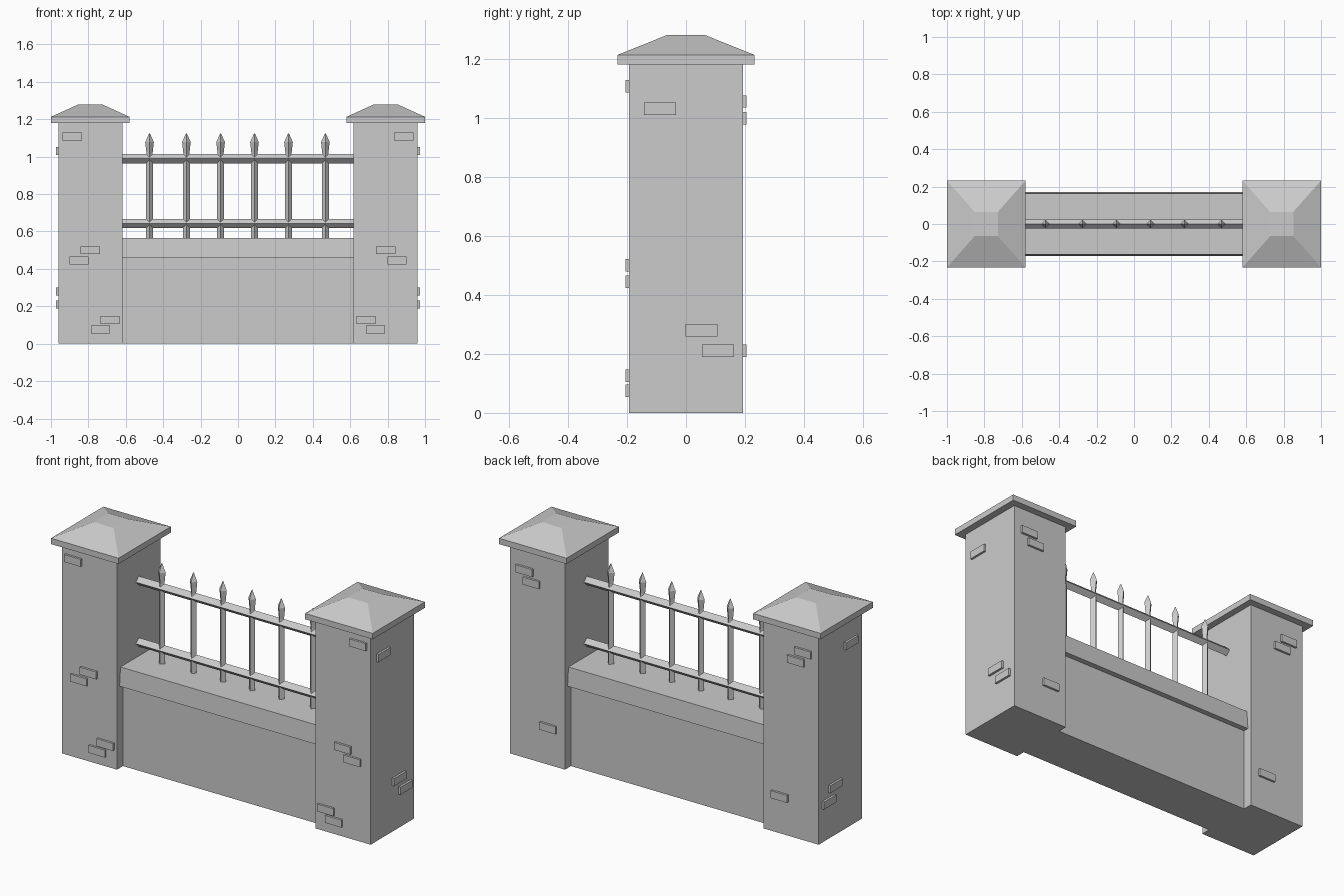
import bpy, bmesh
from mathutils import Matrix

if "Cube" in bpy.data.objects:
    bpy.data.objects.remove(bpy.data.objects["Cube"])


def make(name, bm, mirror=False):
    bmesh.ops.recalc_face_normals(bm, faces=bm.faces[:])
    me = bpy.data.meshes.new(name)
    bm.to_mesh(me)
    bm.free()
    ob = bpy.data.objects.new(name, me)
    bpy.context.collection.objects.link(ob)
    if mirror:
        ob.modifiers.new("mirror", 'MIRROR').use_axis[0] = True
    return ob


def box(bm, x0, x1, y0, y1, z0, z1):
    m = Matrix.Translation(((x0 + x1) / 2, (y0 + y1) / 2, (z0 + z1) / 2))
    m = m @ Matrix.Diagonal((x1 - x0, y1 - y0, z1 - z0, 1))
    bmesh.ops.create_cube(bm, size=1, matrix=m)


def loft(bm, rings):
    """Skin a list of equal-length point rings and close both ends."""
    rings = [[bm.verts.new(p) for p in r] for r in rings]
    for a, b in zip(rings, rings[1:]):
        n = len(a)
        for i in range(n):
            bm.faces.new((a[i], a[(i + 1) % n], b[(i + 1) % n], b[i]))
    bm.faces.new(rings[0])
    bm.faces.new(rings[-1])


def rect(cx, hx, hy, z):
    return [(cx - hx, -hy, z), (cx + hx, -hy, z), (cx + hx, hy, z), (cx - hx, hy, z)]


def diamond(cx, r, z):
    return [(cx - r, 0, z), (cx, -r, z), (cx + r, 0, z), (cx, r, z)]


# pillars
X0, X1, Y = 0.617, 0.96, 0.193
bm = bmesh.new()
box(bm, X0, X1, -Y, Y, 0, 1.18)
make("pillar", bm, True)

# pillar caps: slab with a truncated pyramid
bm = bmesh.new()
loft(bm, [rect(0.79, 0.21, 0.232, 1.18), rect(0.79, 0.21, 0.232, 1.213),
          rect(0.79, 0.062, 0.065, 1.28)])
make("pillar_cap", bm, True)

# raised bricks: (position along face, height)
D, W, H = 0.012, 0.051, 0.021
bm = bmesh.new()
for x, z in [(0.886, 1.107), (0.79, 0.5), (0.85, 0.445), (0.685, 0.126), (0.735, 0.075)]:
    box(bm, x - W, x + W, -Y - D, -Y + 0.02, z - H, z + H)
for x, z in [(0.865, 1.055), (0.822, 0.998), (0.72, 0.21)]:
    box(bm, x - W, x + W, Y - 0.02, Y + D, z - H, z + H)
for y, z in [(-0.088, 1.03), (0.052, 0.28), (0.108, 0.21)]:
    box(bm, X1 - 0.02, X1 + D, y - 0.054, y + 0.054, z - H, z + H)
make("raised_bricks", bm, True)

# low wall
bm = bmesh.new()
box(bm, -X0, X0, -0.14, 0.14, 0, 0.47)
make("low_wall", bm)

# coping on the wall
bm = bmesh.new()
loft(bm, [rect(0, X0, 0.17, 0.46), rect(0, X0, 0.162, 0.565)])
make("wall_coping", bm)

# diamond section rails
for name, z in [("lower_rail", 0.643), ("upper_rail", 0.989)]:
    r = 0.025
    bm = bmesh.new()
    loft(bm, [[(x, -r, z), (x, 0, z + r), (x, r, z), (x, 0, z - r)] for x in (-X0, X0)])
    make(name, bm)

# pickets with spear tips
bm = bmesh.new()
for x in (-0.473, -0.276, -0.093, 0.088, 0.27, 0.467):
    loft(bm, [diamond(x, 0.019, 0.56), diamond(x, 0.019, 0.99), diamond(x, 0.016, 1.015),
              diamond(x, 0.023, 1.078), diamond(x, 0.002, 1.125)])
make("pickets", bm)
